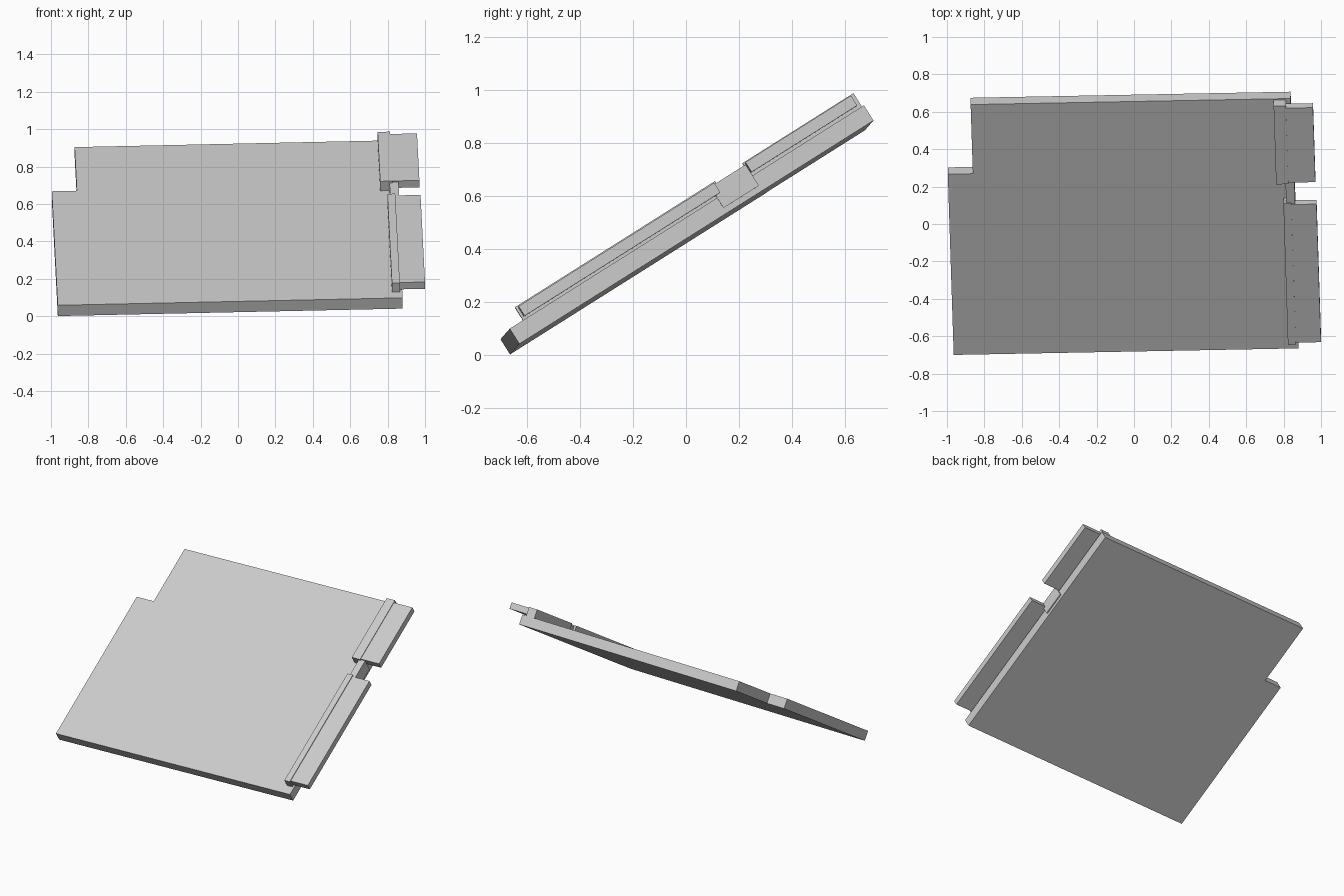
import bpy, bmesh
from mathutils import Matrix, Vector

cube = bpy.data.objects.get("Cube")
if cube:
    bpy.data.objects.remove(cube, do_unlink=True)

grey = bpy.data.materials.new("plain grey")
grey.use_nodes = True
COLOUR = (0.6, 0.6, 0.6, 1)
grey.diffuse_color = COLOUR
grey.node_tree.nodes["Principled BSDF"].inputs["Base Color"].default_value = COLOUR

# Sloping frame: u across, v up the slope, n out of the panel
u = Vector((1, 0.019, 0.0215)).normalized()
v = Vector((0, 0.8457, 0.5336))
v = (v - u * v.dot(u)).normalized()
n = u.cross(v)
frame = Matrix((u, v, n)).transposed().to_4x4()
frame.translation = (-0.964, -0.70, 0.059)


def plate(name, outline, low, high):
    """Extrude an outline in the sloping frame from low to high."""
    bm = bmesh.new()
    face = bm.faces.new([bm.verts.new((x, y, low)) for x, y in outline])
    ext = bmesh.ops.extrude_face_region(bm, geom=[face])
    top = [g for g in ext["geom"] if isinstance(g, bmesh.types.BMVert)]
    bmesh.ops.translate(bm, verts=top, vec=(0, 0, high - low))
    bmesh.ops.recalc_face_normals(bm, faces=bm.faces)
    mesh = bpy.data.meshes.new(name)
    bm.to_mesh(mesh)
    bm.free()
    mesh.materials.append(grey)
    obj = bpy.data.objects.new(name, mesh)
    obj.matrix_world = frame
    bpy.context.collection.objects.link(obj)


def box(name, u0, u1, v0, v1, low, high):
    plate(name, [(u0, v0), (u1, v0), (u1, v1), (u0, v1)], low, high)


# Main panel with a notched corner
plate("panel", [(0, 0), (1.845, 0), (1.845, 1.58), (0.134, 1.58),
                (0.134, 1.143), (0, 1.143)], -0.068, 0)

# Raised strips along the edge, each carrying an overhanging flap
box("lower_strip", 1.79, 1.832, 0.06, 0.953, 0, 0.058)
box("lower_flap", 1.832, 1.967, 0.07, 0.943, 0.01, 0.053)
box("upper_strip", 1.755, 1.82, 1.077, 1.572, 0, 0.06)
box("upper_flap", 1.82, 1.965, 1.084, 1.555, 0.012, 0.056)

# Small block joining the two flaps
box("edge_block", 1.805, 1.853, 0.925, 1.083, -0.045, 0.049)
